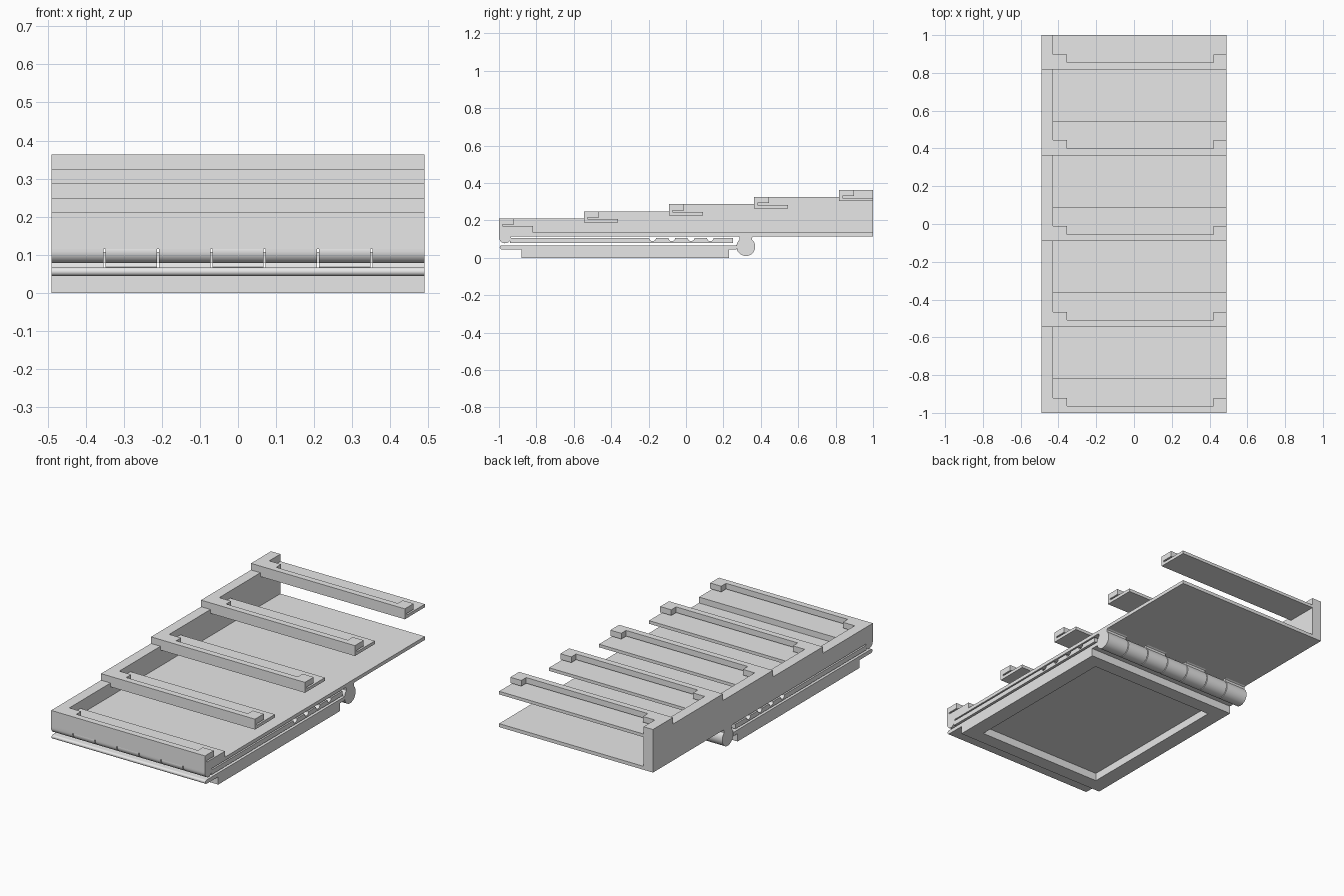
import bpy, bmesh, math

cube = bpy.data.objects.get("Cube")
if cube:
    bpy.data.objects.remove(cube, do_unlink=True)

grey = bpy.data.materials.new("plain grey")
grey.use_nodes = True
grey.diffuse_color = (0.8, 0.8, 0.8, 1)
grey.node_tree.nodes["Principled BSDF"].inputs["Base Color"].default_value = (0.8, 0.8, 0.8, 1)

W = 0.49            # half width
INNER = -0.43       # inner face of the side wall


def prism(name, profile, x0, x1):
    """Extrude a (y, z) outline along x."""
    bm = bmesh.new()
    face = bm.faces.new([bm.verts.new((x0, y, z)) for y, z in profile])
    ext = bmesh.ops.extrude_face_region(bm, geom=[face])
    moved = [v for v in ext["geom"] if isinstance(v, bmesh.types.BMVert)]
    bmesh.ops.translate(bm, verts=moved, vec=(x1 - x0, 0, 0))
    bmesh.ops.recalc_face_normals(bm, faces=bm.faces[:])
    mesh = bpy.data.meshes.new(name)
    bm.to_mesh(mesh)
    bm.free()
    mesh.materials.append(grey)
    ob = bpy.data.objects.new(name, mesh)
    bpy.context.collection.objects.link(ob)
    return ob


def rect(y0, y1, z0, z1):
    return [(y0, z0), (y1, z0), (y1, z1), (y0, z1)]


def arc(cy, cz, r, a0, a1, n=16):
    steps = [math.radians(a0 + (a1 - a0) * i / n) for i in range(n + 1)]
    return [(cy + r * math.cos(a), cz + r * math.sin(a)) for a in steps]


def smooth(ob):
    bpy.ops.object.select_all(action="DESELECT")
    ob.select_set(True)
    bpy.context.view_layer.objects.active = ob
    bpy.ops.object.shade_smooth_by_angle(angle=math.radians(35))


def cut(ob, cutter):
    mod = ob.modifiers.new("cut", "BOOLEAN")
    mod.operation = "DIFFERENCE"
    mod.solver = "EXACT"
    mod.object = cutter
    cutter.hide_render = True
    cutter.hide_set(True)
    cutter.display_type = "WIRE"


# Stepped tray: side wall, floor and five card holders
PITCH, LIP = 0.4545, 0.182
fronts = [-1 + PITCH * i for i in range(5)]
tops = [0.211 + 0.038 * i for i in range(5)]

outline = [(1, 0.115), (-1, 0.115)]
for i, (y, top) in enumerate(zip(fronts, tops)):
    end = fronts[i + 1] if i < 4 else 1
    outline += [(y, top), (end, top)]
prism("side_wall", outline, -W, INNER)
prism("tray_floor", rect(-1 + LIP, 1, 0.115, 0.135), INNER, W)

for i, (y, top) in enumerate(zip(fronts, tops)):
    bottom = top - 0.06 if i else 0.115
    lip, roof = top - 0.042, top - 0.033
    holder = prism(f"card_holder_{i + 1}",
                   [(y, bottom), (y + LIP, bottom), (y + LIP, lip), (y + 0.018, lip),
                    (y + 0.018, roof), (y + 0.08, roof), (y + 0.08, top), (y, top)],
                   INNER, W)
    # pocket leaves an overhanging tab at each end
    cut(holder, prism(f"pocket_cutter_{i + 1}",
                      rect(y + 0.036, y + 0.1, lip + 0.004, top + 0.02), -0.355, 0.42))

# Middle leaf with grooves across its top
leaf = [(-0.94, 0.08), (0.25, 0.08), (0.25, 0.107)]
for k in range(4):
    leaf += arc(0.13 - 0.103 * k, 0.107, 0.018, 0, -180, 12)
leaf.append((-0.94, 0.107))
smooth(prism("middle_leaf", leaf, -W, W))

# Front hinge: alternating knuckles of tray and leaf
KNUCKLE, GAP = 2 * W / 7, 0.0025
for k in range(7):
    x0 = -W + KNUCKLE * k + (GAP if k > 0 else 0)
    x1 = -W + KNUCKLE * (k + 1) - (GAP if k < 6 else 0)
    if k % 2:
        shape = arc(-0.968, 0.11, 0.032, 0, 360, 31)[:-1]
    else:
        shape = [(-0.936, 0.125), (-1, 0.125)] + arc(-0.968, 0.11, 0.032, 180, 360)
    smooth(prism(f"front_knuckle_{k + 1}", shape, x0, x1))

# Base plate with a rounded front edge and a recess underneath
base = prism("base_plate",
             [(-0.88, 0), (0.23, 0), (0.23, 0.045), (0.27, 0.045), (0.27, 0.067)]
             + arc(-0.985, 0.056, 0.011, 90, 270, 10) + [(-0.88, 0.045)], -W, W)
cut(base, prism("recess_cutter", rect(-0.8, 0.15, -0.05, 0.045), -0.4, 0.4))
smooth(base)

# Rear barrel hinge: alternating knuckles of tray and base
for k in range(7):
    x0 = -W + KNUCKLE * k + (GAP if k > 0 else 0)
    x1 = -W + KNUCKLE * (k + 1) - (GAP if k < 6 else 0)
    if k % 2:
        shape = arc(0.32, 0.06, 0.05, 170, -170, 32) + [(0.26, 0.051), (0.26, 0.065)]
    else:
        shape = ([(0.366, 0.118), (0.274, 0.118), (0.286, 0.11)]
                 + arc(0.32, 0.06, 0.05, 132, 408, 32) + [(0.354, 0.11)])
    smooth(prism(f"rear_knuckle_{k + 1}", shape, x0, x1))
